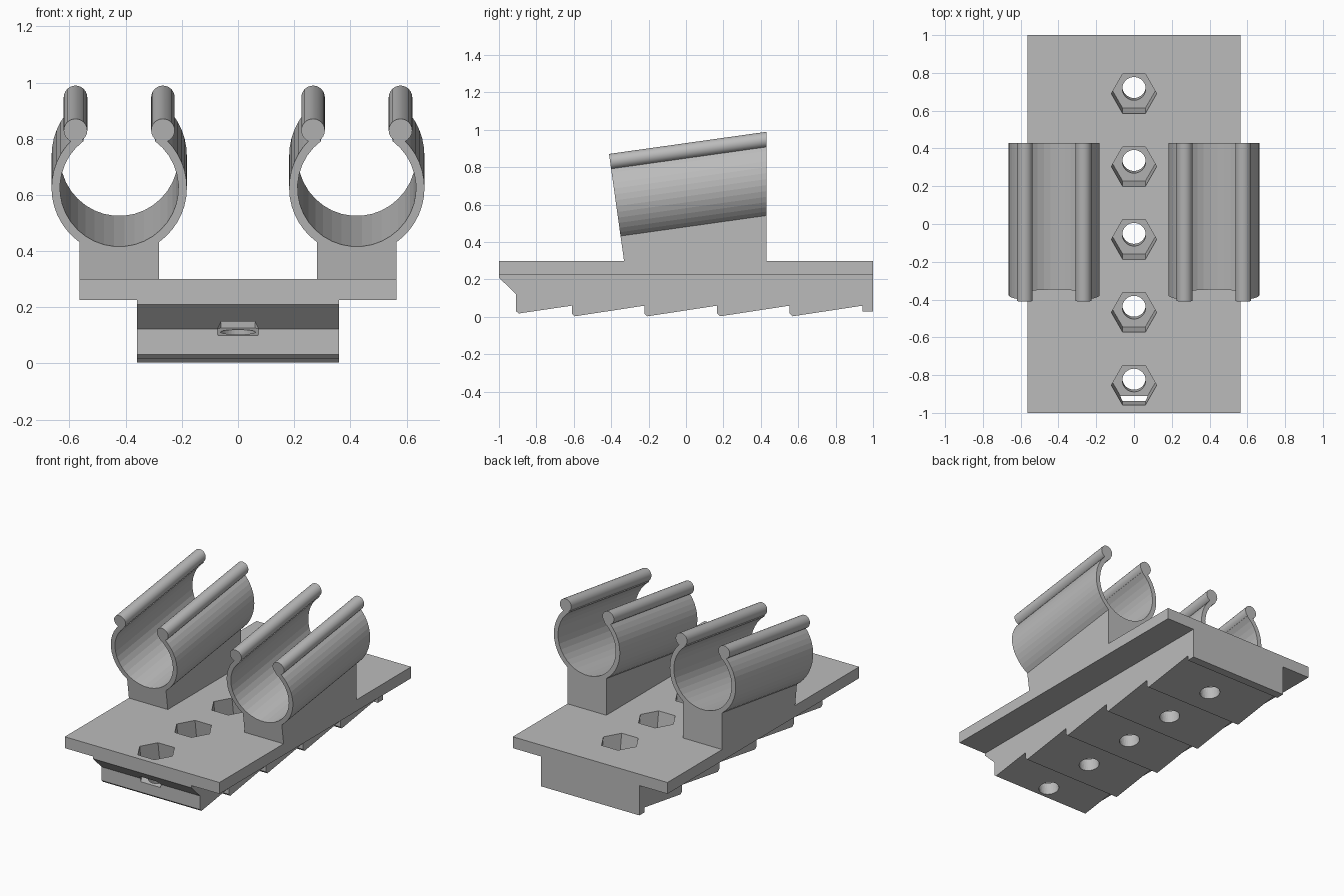
import bpy, bmesh, math
from mathutils import Matrix, Vector

cube = bpy.data.objects.get("Cube")
if cube:
    bpy.data.objects.remove(cube, do_unlink=True)

TILT = math.radians(8)
grey = bpy.data.materials.new("light grey")
grey.use_nodes = True
grey.diffuse_color = (0.5, 0.5, 0.5, 1)
grey.node_tree.nodes["Principled BSDF"].inputs["Base Color"].default_value = (0.5, 0.5, 0.5, 1)


def prism(name, points, direction, cuts=()):
    """Extrude a closed outline, then trim it with (point, normal) planes."""
    bm = bmesh.new()
    face = bm.faces.new([bm.verts.new(p) for p in points])
    new = bmesh.ops.extrude_face_region(bm, geom=[face], use_keep_orig=True)["geom"]
    bmesh.ops.translate(bm, vec=direction, verts=[v for v in new if isinstance(v, bmesh.types.BMVert)])
    for co, no in cuts:
        geom = bm.verts[:] + bm.edges[:] + bm.faces[:]
        cut = bmesh.ops.bisect_plane(bm, geom=geom, plane_co=co, plane_no=no, clear_outer=True)["geom_cut"]
        edges = [e for e in cut if isinstance(e, bmesh.types.BMEdge)]
        bmesh.ops.contextual_create(bm, geom=edges)
    bmesh.ops.recalc_face_normals(bm, faces=bm.faces)
    mesh = bpy.data.meshes.new(name)
    bm.to_mesh(mesh)
    bm.free()
    obj = bpy.data.objects.new(name, mesh)
    bpy.context.collection.objects.link(obj)
    mesh.materials.append(grey)
    return obj


def circle(r, n, start=0.0, end=math.tau, closed=True):
    steps = n if closed else n - 1
    return [(r * math.cos(start + (end - start) * i / steps),
             r * math.sin(start + (end - start) * i / steps)) for i in range(n)]


# Flat top plate
plate = prism("top_plate", [(x, y, 0.225) for x, y in
              ((-0.565, -1), (0.565, -1), (0.565, 1), (-0.565, 1))], Vector((0, 0, 0.075)))

# Toothed lower block, drawn from the side
side = [(1, 0.225), (-1, 0.225), (-1, 0.21), (-0.91, 0.122), (-0.91, 0.032), (-0.895, 0.018)]
for i in range(4):
    y = -0.61 + 0.388 * i
    side += [(y, 0.06), (y, 0.018), (y + 0.015, 0.003)]
side += [(0.945, 0.06), (0.945, 0.028), (1, 0.028)]
block = prism("toothed_block", [(-0.36, y, z) for y, z in side], Vector((0.72, 0, 0)))
block.location.z = -0.003
block.data.transform(Matrix.Translation((0, 0, -0.003)))
block.location.z = 0.003

# Tilted bolt holes with hexagonal nut pockets
down = Vector((0, math.sin(TILT), -math.cos(TILT)))
turn = Matrix.Rotation(TILT, 3, 'X')
cutters = []
for i in range(5):
    centre = Vector((0, 0.69 - 0.386 * i, 0.3))
    for name, r, n, length in (("nut_cutter", 0.12, 6, 0.19), ("bolt_cutter", 0.062, 32, 0.6)):
        ring = [turn @ Vector((x, y, 0)) + centre - down * 0.1 for x, y in circle(r, n)]
        cutter = prism(name, ring, down * (length + 0.1))
        cutter.hide_render = True
        cutter.hide_set(True)
        cutters.append(cutter)
for target in (plate, block):
    for cutter in cutters:
        mod = target.modifiers.new("hole", 'BOOLEAN')
        mod.operation = 'DIFFERENCE'
        mod.solver = 'EXACT'
        mod.object = cutter

# Tilted snap clips: open ring and foot in one profile, plus a rod on each lip
axis = Vector((0, math.cos(TILT), math.sin(TILT)))
up = Vector((0, -math.sin(TILT), math.cos(TILT)))
back_cut = (Vector((0, 0.43, 0)), Vector((0, 1, 0)))
foot_cut = (Vector((0, 0, 0.3)), Vector((0, 0, -1)))
LIP = math.radians(53)
R_OUT, R_IN, FOOT = 0.241, 0.211, 0.142
foot_angle = math.acos(FOOT / R_OUT)
inner = circle(R_IN, 30, math.pi - LIP, math.tau + LIP, False)
outer_right = circle(R_OUT, 15, LIP, -foot_angle, False)
outer_left = [(-x, z) for x, z in reversed(outer_right)]
profile = inner + outer_right + [(FOOT, -0.6), (-FOOT, -0.6)] + outer_left

for label, sign in (("left", 1), ("right", -1)):
    origin = Vector((0.423 * sign, -0.377, 0.625))

    def place(points):
        return [origin + Vector((u, 0, 0)) + up * v for u, v in points]

    prism(label + "_clip", place(profile), axis * 1.2, (back_cut, foot_cut))
    for part, s in (("outer", sign), ("inner", -sign)):
        cu, cv = 0.2586 * math.cos(LIP) * s, 0.2586 * math.sin(LIP)
        rod = prism(f"{label}_{part}_lip_rod", place([(cu + a, cv + b) for a, b in circle(0.042, 24)]),
                    axis * 1.2, (back_cut,))
        rod.data.shade_smooth()
        bpy.context.view_layer.objects.active = rod
        rod.select_set(True)
        bpy.ops.object.shade_smooth_by_angle(angle=math.radians(35))
        rod.select_set(False)
